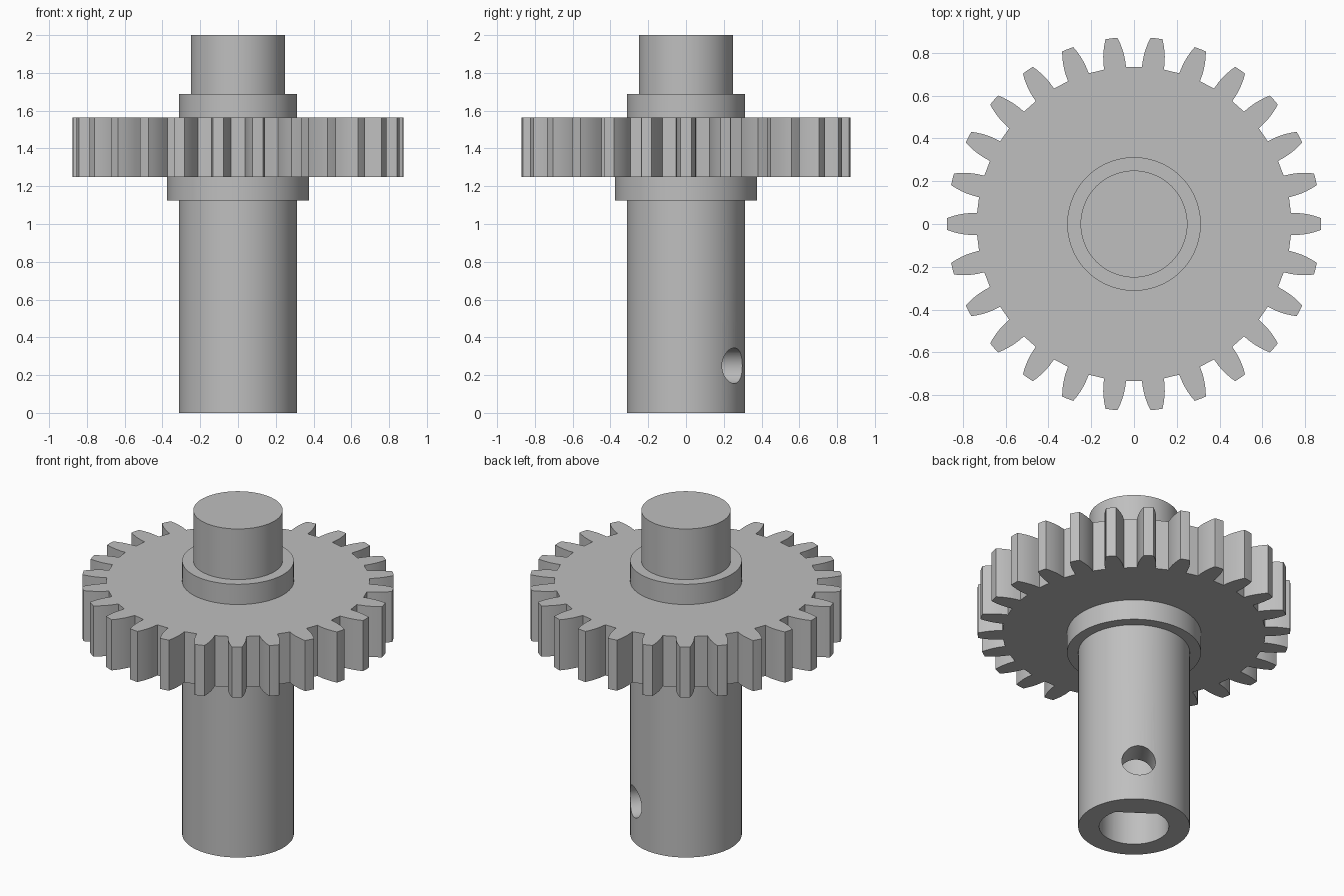
import bpy, bmesh
from math import radians, cos, sin, pi, sqrt, asin
from mathutils import Matrix, Vector

cube = bpy.data.objects.get("Cube")
if cube:
    bpy.data.objects.remove(cube, do_unlink=True)

metal = bpy.data.materials.new("plain grey metal")
metal.use_nodes = True
GREY = (0.52, 0.52, 0.52, 1)
metal.diffuse_color = GREY
metal.node_tree.nodes["Principled BSDF"].inputs["Base Color"].default_value = GREY

SEGMENTS = 96
TEETH = 26
SCREW_ANGLE = radians(55)   # direction of the set screw and the bore flat


def make_object(name, bm):
    bmesh.ops.recalc_face_normals(bm, faces=bm.faces)
    mesh = bpy.data.meshes.new(name)
    bm.to_mesh(mesh)
    bm.free()
    mesh.materials.append(metal)
    obj = bpy.data.objects.new(name, mesh)
    bpy.context.collection.objects.link(obj)
    return obj


def extrude_outline(name, outline, z0, z1):
    bm = bmesh.new()
    face = bm.faces.new([bm.verts.new((x, y, z0)) for x, y in outline])
    top = bmesh.ops.extrude_face_region(bm, geom=[face])["geom"]
    verts = [v for v in top if isinstance(v, bmesh.types.BMVert)]
    bmesh.ops.translate(bm, verts=verts, vec=(0, 0, z1 - z0))
    return make_object(name, bm)


def lathe(name, profile):
    bm = bmesh.new()
    verts = [bm.verts.new((r, 0, z)) for r, z in profile]
    edges = [bm.edges.new(pair) for pair in zip(verts, verts[1:])]
    bmesh.ops.spin(bm, geom=verts + edges, cent=(0, 0, 0), axis=(0, 0, 1),
                   angle=2 * pi, steps=SEGMENTS, use_duplicate=False)
    bmesh.ops.remove_doubles(bm, verts=bm.verts, dist=0.0001)
    return make_object(name, bm)


def select_only(obj):
    bpy.ops.object.select_all(action='DESELECT')
    obj.select_set(True)
    bpy.context.view_layer.objects.active = obj


def cut(target, cutter):
    mod = target.modifiers.new("cut", 'BOOLEAN')
    mod.operation, mod.solver, mod.object = 'DIFFERENCE', 'EXACT', cutter
    select_only(target)
    bpy.ops.object.modifier_apply(modifier=mod.name)
    bpy.data.objects.remove(cutter, do_unlink=True)


# Stepped shaft with collars below and above the gear
shaft = lathe("stepped_shaft", [
    (0, 0), (0.3125, 0), (0.3125, 1.125), (0.375, 1.125), (0.375, 1.27),
    (0.3125, 1.27), (0.3125, 1.6875), (0.25, 1.6875), (0.25, 2), (0, 2)])

# D-shaped bore, its flat facing the set screw
BORE, FLAT = 0.195, 0.156
half = asin(sqrt(BORE ** 2 - FLAT ** 2) / BORE)
arc = [SCREW_ANGLE + half + (2 * pi - 2 * half) * i / 64 for i in range(65)]
cut(shaft, extrude_outline(
    "bore_cutter", [(BORE * cos(a), BORE * sin(a)) for a in arc], -0.1, 1.0))

# Set screw hole through one wall
bm = bmesh.new()
direction = Vector((cos(SCREW_ANGLE), sin(SCREW_ANGLE), 0))
place = Matrix.Translation(direction * 0.25 + Vector((0, 0, 0.25)))
turn = direction.to_track_quat('Z', 'Y').to_matrix().to_4x4()
bmesh.ops.create_cone(bm, cap_ends=True, segments=48, radius1=0.094,
                      radius2=0.094, depth=0.3, matrix=place @ turn)
cut(shaft, make_object("screw_hole_cutter", bm))

# Spur gear: (radius, half width) up one flank, mirrored down the other
flank = [(0.734, 0.052), (0.77, 0.051), (0.795, 0.0485), (0.82, 0.044),
         (0.848, 0.037), (0.874, 0.028)]
tooth = [(r, -w) for r, w in flank] + [(0.875, 0)] + [(r, w) for r, w in flank[::-1]]
outline = []
for i in range(TEETH):
    c, s = cos(2 * pi * i / TEETH), sin(2 * pi * i / TEETH)
    outline += [(x * c - y * s, x * s + y * c) for x, y in tooth]
gear = extrude_outline("spur_gear", outline, 1.25, 1.5625)

for obj in (shaft, gear):
    select_only(obj)
    bpy.ops.object.shade_smooth_by_angle(angle=radians(30))
